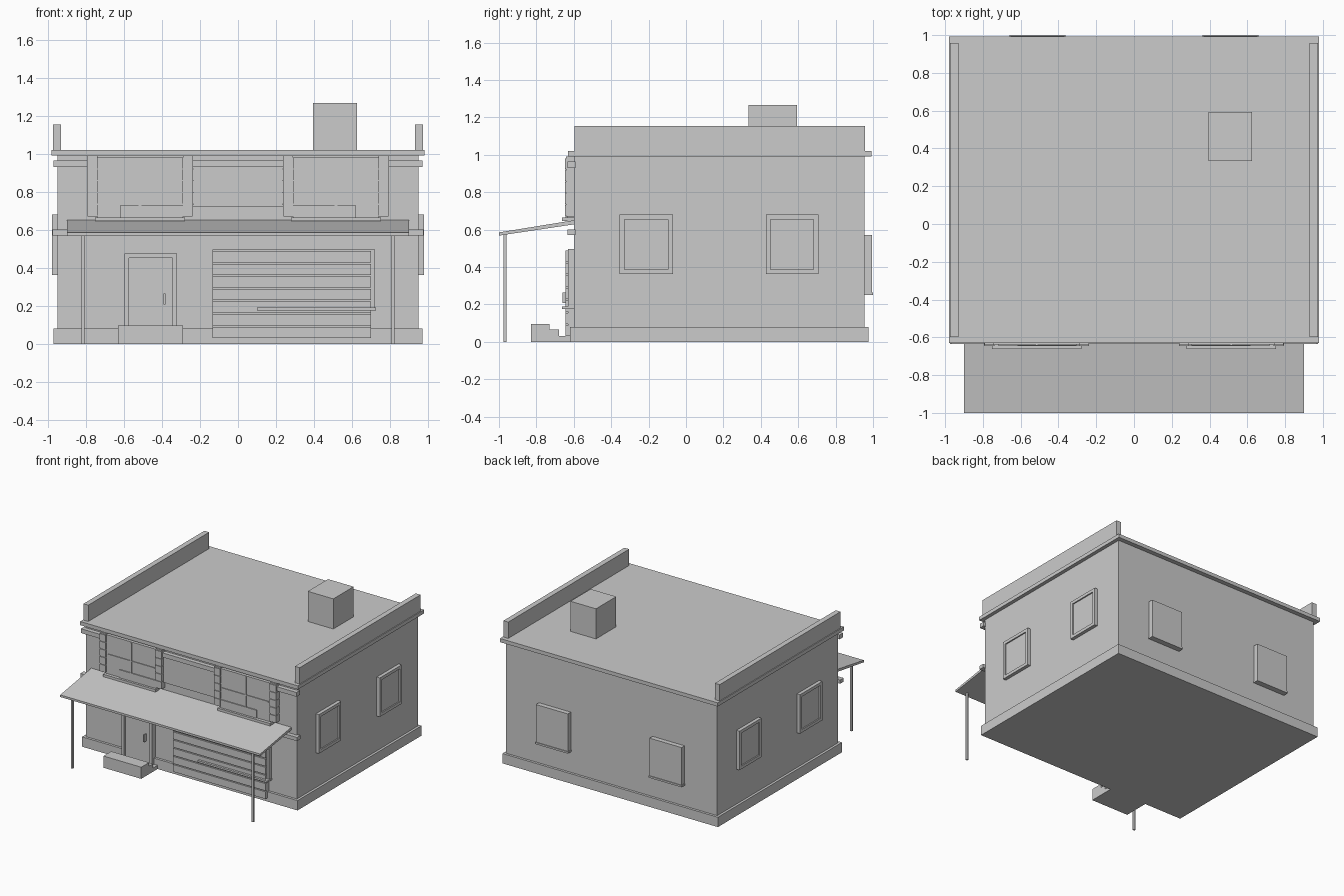
import bpy, bmesh

if "Cube" in bpy.data.objects:
    bpy.data.objects.remove(bpy.data.objects["Cube"])


def obj_from(name, bm):
    bmesh.ops.recalc_face_normals(bm, faces=bm.faces)
    me = bpy.data.meshes.new(name)
    bm.to_mesh(me)
    bm.free()
    ob = bpy.data.objects.new(name, me)
    bpy.context.collection.objects.link(ob)
    return ob


def box(name, x0, x1, y0, y1, z0, z1):
    bm = bmesh.new()
    bmesh.ops.create_cube(bm, size=1)
    for v in bm.verts:
        v.co = ((x0 + x1) / 2 + v.co.x * (x1 - x0),
                (y0 + y1) / 2 + v.co.y * (y1 - y0),
                (z0 + z1) / 2 + v.co.z * (z1 - z0))
    return obj_from(name, bm)


def mbox(name, s, x0, x1, *rest):
    """Box placed on the +x side (s=1) or mirrored to -x (s=-1)."""
    a, b = sorted((s * x0, s * x1))
    return box(name, a, b, *rest)


def extrude_yz(name, pts, x0, x1):
    """Side profile in (y, z) swept along x."""
    bm = bmesh.new()
    f = bm.faces.new([bm.verts.new((x0, y, z)) for y, z in pts])
    r = bmesh.ops.extrude_face_region(bm, geom=[f])
    for v in r["geom"]:
        if isinstance(v, bmesh.types.BMVert):
            v.co.x = x1
    return obj_from(name, bm)


# main masses
box("walls", -.95, .95, -.6, .955, 0, 1.0)
box("plinth", -.97, .97, -.62, .975, 0, .08)
box("roof_slab", -.98, .98, -.63, .992, .99, 1.02)
box("chimney", .395, .625, .333, .593, 1.02, 1.265)
box("upper_band", -.97, .97, -.634, -.59, .93, .965)
box("lower_band", -.975, .975, -.634, -.59, .57, .6)

# sloping canopy
extrude_yz("canopy", [(-1, .568), (-1, .585), (-.6, .65), (-.6, .628)], -.9, .9)

for s in (-1, 1):
    mbox("parapet", s, .93, .973, -.597, .957, 1.02, 1.153)
    mbox("canopy_post", s, .806, .822, -.976, -.96, 0, .58)
    # upper front windows
    mbox("upper_window_pane", s, .29, .74, -.637, -.6, .66, .98)
    mbox("upper_window_mullion", s, .508, .522, -.643, -.63, .73, .975)
    mbox("upper_window_crossbar", s, .305, .72, -.643, -.63, .82, .828)
    mbox("upper_window_sill", s, .278, .752, -.663, -.6, .645, .665)
    mbox("window_box", s, .288, .617, -.645, -.6, .665, .73)
    # pillars of stacked blocks
    for x0 in (.237, .738):
        mbox("pillar_core", s, x0 + .002, x0 + .053, -.641, -.6, .67, .99)
        for i in range(5):
            z = .675 + i * .062
            mbox("pillar_block", s, x0, x0 + .055, -.647, -.6, z, z + .056)
    # side windows: frame bars round a recessed pane
    for y0, y1 in ((-.355, -.07), (.427, .708)):
        t = .025
        mbox("side_window_pane", s, .94, .968, y0 + t, y1 - t, .363 + t, .68 - t)
        mbox("side_window_head", s, .94, .978, y0, y1, .68 - t, .68)
        mbox("side_window_foot", s, .94, .978, y0, y1, .363, .363 + t)
        mbox("side_window_jamb", s, .94, .978, y0, y0 + t, .363 + t, .68 - t)
        mbox("side_window_jamb", s, .94, .978, y1 - t, y1, .363 + t, .68 - t)
    # rear windows
    mbox("rear_window", s, .368, .655, .94, .994, .265, .57)
    mbox("rear_window_sill", s, .363, .66, .94, 1.0, .25, .265)

# panel between the pillars
box("centre_panel", -.237, .237, -.622, -.6, .72, .965)

# front door with frame and handle
box("door", -.575, -.343, -.628, -.6, .03, .45)
box("door_jamb_left", -.597, -.573, -.645, -.6, .03, .475)
box("door_jamb_right", -.345, -.321, -.645, -.6, .03, .475)
box("door_head", -.575, -.343, -.645, -.6, .45, .475)
box("door_handle", -.392, -.382, -.66, -.62, .208, .265)

# stepped block before the door
extrude_yz("door_steps", [(-.83, 0), (-.83, .095), (-.73, .095), (-.73, .065),
                          (-.68, .065), (-.68, .03), (-.61, .03), (-.61, 0)], -.63, -.29)

# slatted shutter with the shop window behind it
box("shutter_back", -.135, .7, -.632, -.6, .03, .495)
n = 7
for i in range(n):
    z0 = .03 + i * .465 / n
    box("shutter_slat", -.135, .7, -.645, -.62, z0, z0 + .465 / n - .008)
box("shop_window", .11, .72, -.63, -.6, .19, .495)
box("shop_window_sill", .1, .725, -.663, -.6, .175, .19)
